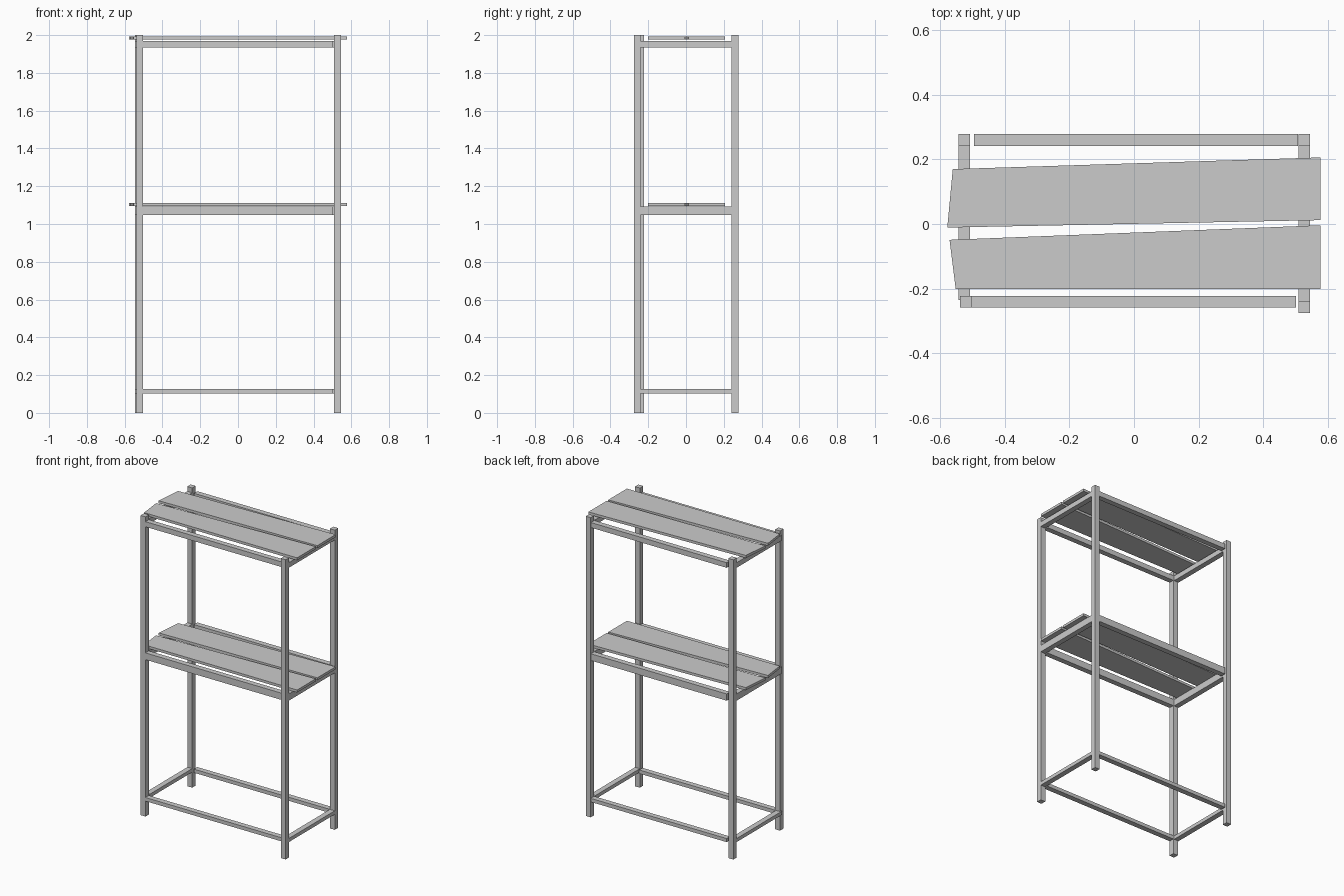
import bpy, bmesh

if "Cube" in bpy.data.objects:
    bpy.data.objects.remove(bpy.data.objects["Cube"])


def prism(name, outline, z0, z1):
    """Extrude a flat outline from z0 to z1."""
    bm = bmesh.new()
    face = bm.faces.new([bm.verts.new((x, y, z0)) for x, y in outline])
    top = bmesh.ops.extrude_face_region(bm, geom=[face])["geom"]
    for v in top:
        if isinstance(v, bmesh.types.BMVert):
            v.co.z = z1
    bmesh.ops.recalc_face_normals(bm, faces=bm.faces)
    mesh = bpy.data.meshes.new(name)
    bm.to_mesh(mesh)
    bm.free()
    obj = bpy.data.objects.new(name, mesh)
    bpy.context.collection.objects.link(obj)
    return obj


def beam(name, x0, x1, y0, y1, z0, z1):
    return prism(name, [(x0, y0), (x1, y0), (x1, y1), (x0, y1)], z0, z1)


W = 0.036  # timber width

# Corner posts; the front left one is set slightly inwards
for name, x, y in (("back_left_post", -0.544, 0.242),
                   ("back_right_post", 0.509, 0.242),
                   ("front_right_post", 0.509, -0.276),
                   ("front_left_post", -0.538, -0.259)):
    beam(name, x, x + W, y, y + W, 0, 2)

# Rail frames at three levels
for level, z0, z1 in (("bottom", 0.103, 0.127),
                      ("middle", 1.047, 1.092),
                      ("top", 1.934, 1.968)):
    beam(level + "_back_rail", -0.495, 0.508, 0.242, 0.278, z0, z1)
    beam(level + "_front_rail", -0.502, 0.502, -0.259, -0.223, z0, z1)
    beam(level + "_left_rail", -0.544, -0.508, -0.235, 0.242, z0, z1)
    beam(level + "_right_rail", 0.509, 0.545, -0.240, 0.242, z0, z1)

# Two crooked boards on each shelf
back_board = [(-0.578, -0.011), (0.577, 0.012), (0.577, 0.206), (-0.561, 0.170)]
front_board = [(-0.552, -0.201), (0.577, -0.201), (0.577, -0.004), (-0.571, -0.049)]
for level, z0, z1 in (("middle", 1.094, 1.111), ("top", 1.976, 1.993)):
    prism(level + "_back_board", back_board, z0, z1)
    prism(level + "_front_board", front_board, z0, z1)
